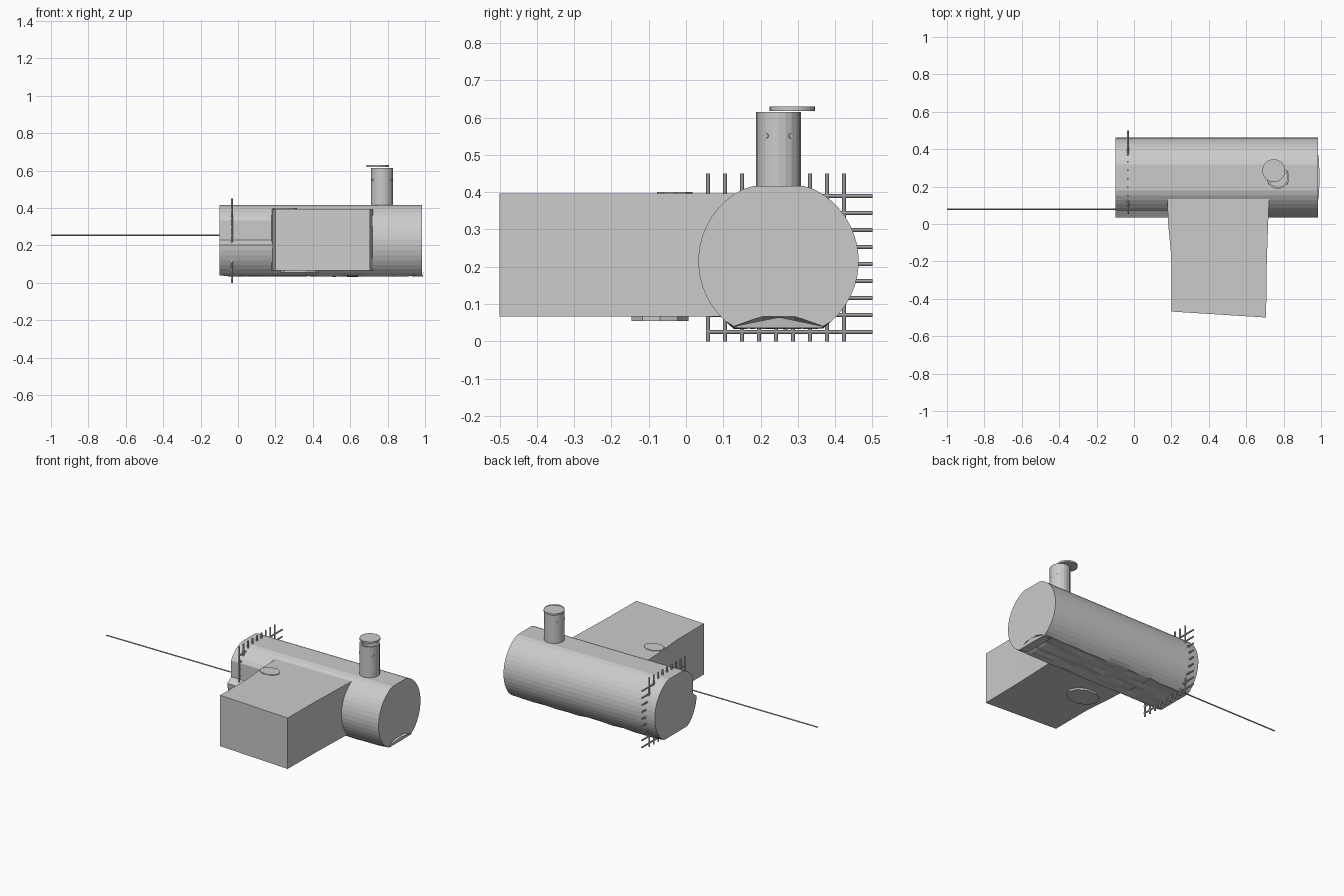
import bpy, bmesh, math, random
from mathutils import Vector

if "Cube" in bpy.data.objects:
    bpy.data.objects.remove(bpy.data.objects["Cube"])

random.seed(4)
CY, CZ, R, N = 0.248, 0.215, 0.215, 48


def make(name, verts, faces):
    mesh = bpy.data.meshes.new(name)
    mesh.from_pydata(verts, [], faces)
    bm = bmesh.new()
    bm.from_mesh(mesh)
    bmesh.ops.recalc_face_normals(bm, faces=bm.faces)
    bm.to_mesh(mesh)
    bm.free()
    ob = bpy.data.objects.new(name, mesh)
    bpy.context.collection.objects.link(ob)
    return ob


def loft(name, rings):
    n = len(rings[0])
    faces = [(k * n + i, k * n + (i + 1) % n, (k + 1) * n + (i + 1) % n, (k + 1) * n + i)
             for k in range(len(rings) - 1) for i in range(n)]
    faces += [tuple(range(n)), tuple(range((len(rings) - 1) * n, len(rings) * n))]
    return make(name, [p for r in rings for p in r], faces)


def rod(name, a, b, r, sides=8):
    a, b = Vector(a), Vector(b)
    d = b - a
    q = d.to_track_quat('Z', 'Y')
    ring = [q @ Vector((r * math.cos(t), r * math.sin(t), 0))
            for t in (2 * math.pi * i / sides for i in range(sides))]
    return loft(name, [[a + p for p in ring], [b + p for p in ring]])


# main tunnel: round section with flat top, rough floor and a flattened front-left wall
def section(x, dent=False, end=False, rough=True):
    pts = []
    for i in range(N):
        t = 2 * math.pi * (i + 0.5) / N
        y, z = CY + R * math.cos(t), CZ + R * math.sin(t)
        z = min(z, 0.416)
        if z < 0.04:
            z = 0.04 + (random.uniform(-0.008, 0.004) if rough else 0)
            if end:
                z = 0.04 + 0.027 * min(1, max(0, (0.12 - abs(y - CY)) / 0.075))
        if dent and z > 0.22:
            y = max(y, 0.072)
        pts.append((x, y, z))
    return pts


rings = [section(-0.1, True, rough=False)]
rings += [section(x, True) for x in (-0.03, 0.05, 0.12, 0.185)]
rings += [section(0.19 + 0.08 * i) for i in range(10)]
rings.append(section(0.985, end=True))
loft("main_tunnel", rings)

# side room, flaring where it meets the tunnel
plan = [(0.2, -0.468), (0.706, -0.5), (0.71, -0.2), (0.717, 0.0), (0.722, 0.13), (0.722, 0.25),
        (0.178, 0.25), (0.178, 0.12), (0.183, 0.0), (0.197, -0.15), (0.2, -0.2)]
loft("side_room", [[(x, y, z) for x, y in plan] for z in (0.066, 0.396)])

# chipped patches above and below the side room
for name, x, y, z0, z1, r in (("floor_patch", 0.33, -0.07, 0.054, 0.07, 0.08),
                              ("roof_patch", 0.25, -0.03, 0.394, 0.4, 0.05)):
    base = [(x + 1.3 * r * math.cos(t), y + r * math.sin(t))
            for t in (i * math.pi / 5 for i in range(10))]
    loft(name, [[(px, py, z) for px, py in base] for z in (z0, z1)])

# rubble lip at the open end of the floor
loft("floor_lip", [[(x, y, 0.065 - 0.025 * abs(y - CY) / 0.12) for x, y in
                    ((0.93, 0.15), (0.987, 0.13), (0.993, 0.25), (0.987, 0.37), (0.93, 0.35))],
                   [(x, y, 0.035) for x, y in
                    ((0.93, 0.15), (0.986, 0.14), (0.988, 0.25), (0.986, 0.36), (0.93, 0.35))]])

# chimney pipe, open at the top, with an inner floor
px, py, n = 0.77, 0.248, 20
profile = [(0.06, 0.38), (0.06, 0.615), (0.05, 0.615), (0.05, 0.5)]
loft("chimney", [[(px + r * math.cos(2 * math.pi * i / n), py + r * math.sin(2 * math.pi * i / n), z)
                  for i in range(n)] for r, z in profile])

# vent plugs round the chimney
for k in range(4):
    a = math.radians(-33 + 66 * k) if k < 2 else math.radians(147 + 66 * (k - 2))
    d = Vector((math.cos(a), math.sin(a), 0))
    c = Vector((px, py, 0.551))
    rod("chimney_bolt", c + d * 0.055, c + d * 0.062, 0.007)

# lid, pushed off to one side
rod("chimney_lid", (0.747, 0.285, 0.618), (0.747, 0.285, 0.629), 0.061, 28)

# bar grating across the tunnel
for i in range(9):
    s = 0.0456 * i
    rod("upright_bar", (-0.033, 0.059 + s, 0), (-0.033, 0.059 + s, 0.45), 0.0052)
    rod("cross_bar", (-0.033, 0.053, 0.025 + s), (-0.033, 0.5, 0.025 + s), 0.0052)

# long thin pole
rod("pole", (-1, 0.08, 0.255), (0.19, 0.08, 0.255), 0.004)
